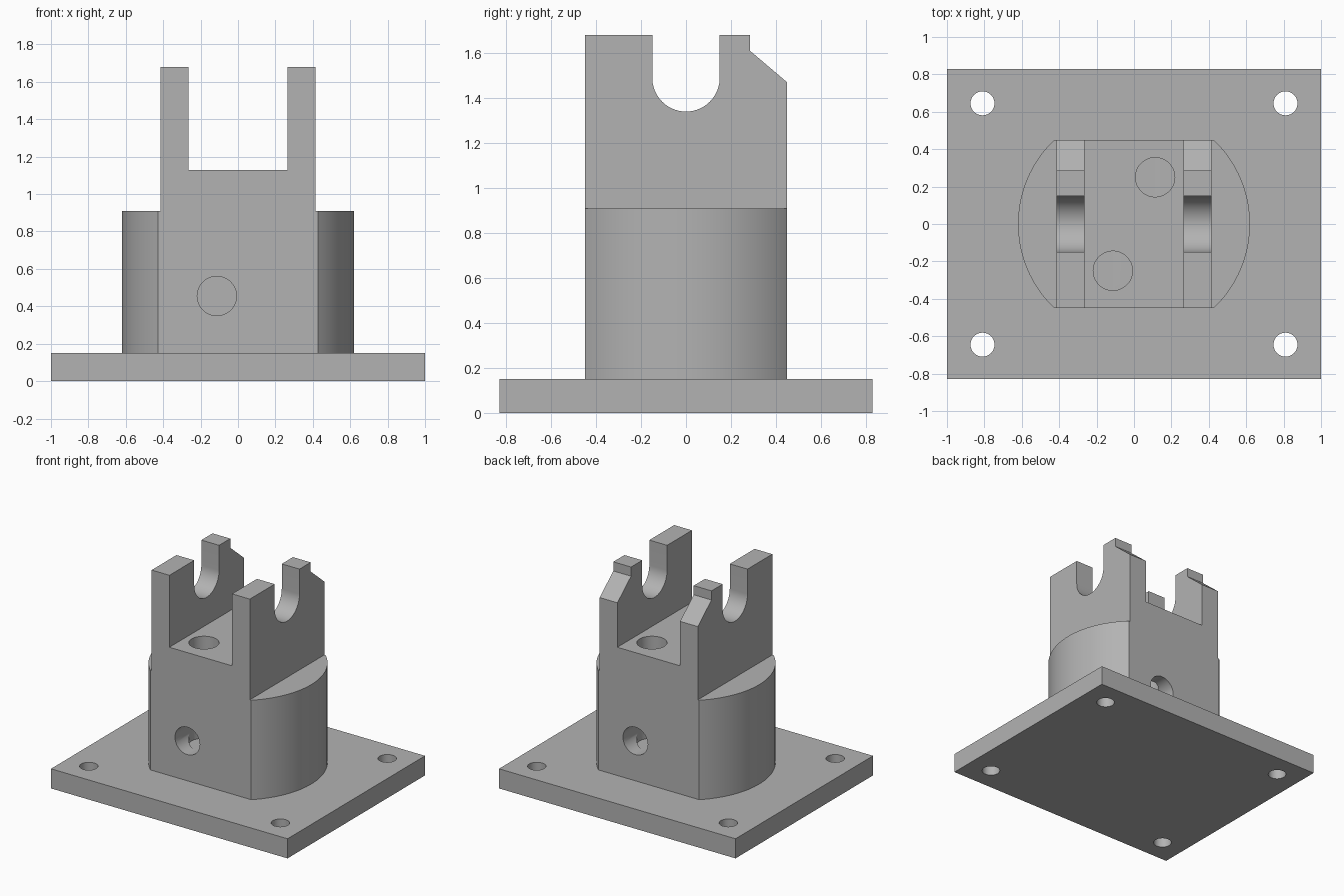
import bpy, bmesh, math
from mathutils import Matrix

cube = bpy.data.objects.get("Cube")
if cube:
    bpy.data.objects.remove(cube, do_unlink=True)

grey = bpy.data.materials.new("machined grey")
grey.use_nodes = True
colour = (0.45, 0.45, 0.45, 1)
grey.diffuse_color = colour
grey.node_tree.nodes["Principled BSDF"].inputs["Base Color"].default_value = colour

UPRIGHT = Matrix.Identity(4)
# local x, y, z become world y, z, x
ALONG_X = Matrix(((0, 0, 1, 0), (1, 0, 0, 0), (0, 1, 0, 0), (0, 0, 0, 1)))


def prism(name, outline, start, end, turn=UPRIGHT):
    """Extrude a closed outline between two heights along the local z axis."""
    bm = bmesh.new()
    face = bm.faces.new([bm.verts.new((a, b, start)) for a, b in outline])
    top = bmesh.ops.extrude_face_region(bm, geom=[face])["geom"]
    moved = [v for v in top if isinstance(v, bmesh.types.BMVert)]
    bmesh.ops.translate(bm, verts=moved, vec=(0, 0, end - start))
    bmesh.ops.transform(bm, matrix=turn, verts=bm.verts)
    bmesh.ops.recalc_face_normals(bm, faces=bm.faces)
    mesh = bpy.data.meshes.new(name)
    bm.to_mesh(mesh)
    bm.free()
    mesh.materials.append(grey)
    obj = bpy.data.objects.new(name, mesh)
    bpy.context.collection.objects.link(obj)
    return obj


def arc(cx, cy, radius, a0, a1, steps):
    """Points on an arc, both ends included."""
    angles = [math.radians(a0 + (a1 - a0) * i / steps) for i in range(steps + 1)]
    return [(cx + radius * math.cos(a), cy + radius * math.sin(a)) for a in angles]


def rectangle(x, y):
    return [(-x, -y), (x, -y), (x, y), (-x, y)]


def drill(name, radius, location, depth, tilt=0):
    """A round cutter centred on location."""
    obj = prism(name, arc(0, 0, radius, 0, 360, 48)[:-1], -depth / 2, depth / 2)
    obj.data.transform(Matrix.Translation(location) @ Matrix.Rotation(tilt, 4, "X"))
    return obj


def combine(target, other, operation):
    """Apply a boolean and discard the second shape."""
    mod = target.modifiers.new(operation, "BOOLEAN")
    mod.operation = operation
    mod.solver = "EXACT"
    mod.object = other
    bpy.context.view_layer.objects.active = target
    bpy.ops.object.modifier_apply(modifier=mod.name)
    bpy.data.objects.remove(other, do_unlink=True)


def smooth(obj):
    bpy.ops.object.select_all(action="DESELECT")
    obj.select_set(True)
    bpy.context.view_layer.objects.active = obj
    bpy.ops.object.shade_smooth_by_angle(angle=math.radians(25))


FLOOR, HALF_DEPTH = 0.15, 0.45

# Base plate with four corner bolt holes
plate = prism("base_plate", rectangle(1, 0.83), 0, FLOOR)
for x in (-0.81, 0.81):
    for y in (-0.645, 0.645):
        combine(plate, drill("bolt_hole", 0.064, (x, y, FLOOR / 2), 0.4), "DIFFERENCE")

# Fork: side profile with open round slots and a chamfered back shoulder
side = [(-HALF_DEPTH, FLOOR), (HALF_DEPTH, FLOOR), (HALF_DEPTH, 1.47),
        (0.285, 1.61), (0.285, 1.68), (0.15, 1.68)]
side += arc(0, 1.49, 0.15, 0, -180, 32)
side += [(-0.15, 1.68), (-HALF_DEPTH, 1.68)]
body = prism("fork_body", side, -0.415, 0.415, ALONG_X)
gap = prism("fork_gap", rectangle(0.265, 0.6), 1.13, 1.9)
combine(body, gap, "DIFFERENCE")

# Round drum with flat front and back
radius = 0.62
flat = math.degrees(math.asin(HALF_DEPTH / radius))
outline = arc(0, 0, radius, -flat, flat, 40) + arc(0, 0, radius, 180 - flat, 180 + flat, 40)
combine(body, prism("drum", outline, FLOOR, 0.91), "UNION")

# Elbow passages: down from the saddle and out through front and back
for s in (-1, 1):
    passage = drill("drop_hole", 0.105, (0.113 * s, 0.25 * s, 0.85), 1.0)
    combine(body, passage, "DIFFERENCE")
    outlet = drill("side_hole", 0.105, (0.113 * s, 0.35 * s, 0.455), 0.41, math.pi / 2)
    combine(body, outlet, "DIFFERENCE")

for part in (plate, body):
    smooth(part)
